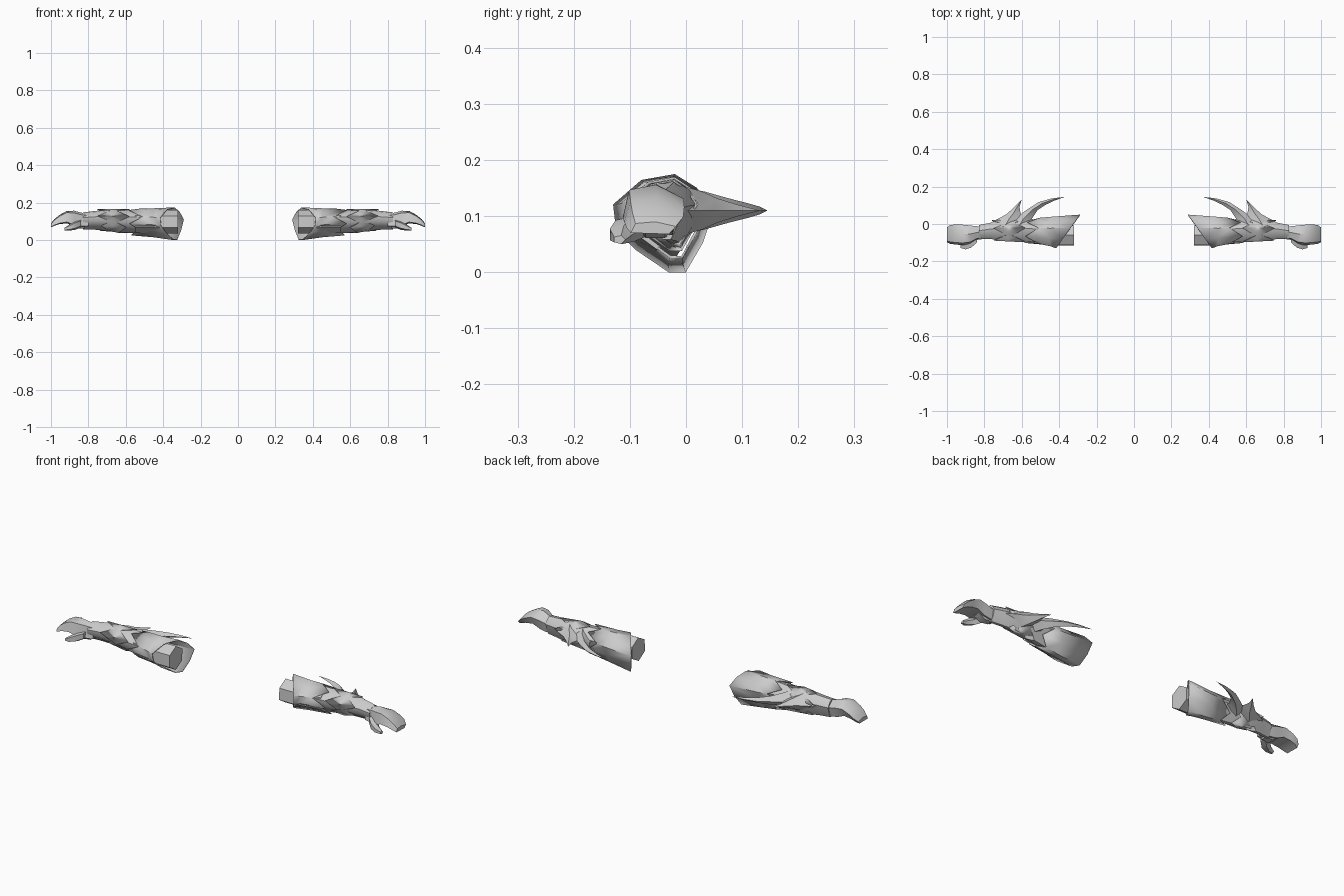
import bpy, bmesh, math

if "Cube" in bpy.data.objects:
    bpy.data.objects.remove(bpy.data.objects["Cube"], do_unlink=True)

grey = bpy.data.materials.new("plain grey")
grey.use_nodes = True
grey.diffuse_color = (0.6, 0.6, 0.6, 1)
grey.node_tree.nodes["Principled BSDF"].inputs["Base Color"].default_value = (0.6, 0.6, 0.6, 1)


def loft(name, rings, caps=(True, True), wall=0.0):
    """Skin a list of equal-length rings, once for each arm."""
    for side, sign in (("left", 1), ("right", -1)):
        bm = bmesh.new()
        rows = [[bm.verts.new((sign * x, y, z)) for x, y, z in r] for r in rings]
        n = len(rows[0])
        for a, b in zip(rows, rows[1:]):
            for i in range(n):
                j = (i + 1) % n
                bm.faces.new((a[i], a[j], b[j], b[i]))
        if caps[0]:
            bm.faces.new(rows[0])
        if caps[1]:
            bm.faces.new(rows[-1])
        bmesh.ops.remove_doubles(bm, verts=bm.verts, dist=0.0005)
        bmesh.ops.recalc_face_normals(bm, faces=bm.faces)
        mesh = bpy.data.meshes.new(f"{side}_{name}")
        bm.to_mesh(mesh)
        bm.free()
        mesh.materials.append(grey)
        ob = bpy.data.objects.new(f"{side}_{name}", mesh)
        bpy.context.collection.objects.link(ob)
        if wall:
            mod = ob.modifiers.new("wall", "SOLIDIFY")
            mod.thickness = wall
            mod.offset = -1
        bpy.ops.object.select_all(action="DESELECT")
        ob.select_set(True)
        bpy.context.view_layer.objects.active = ob
        bpy.ops.object.shade_smooth_by_angle(angle=math.radians(38))


def fit(profile, x, y0, y1, z0, z1):
    """Fit a unit profile into a y/z box at a given x."""
    return [(x, y0 + u * (y1 - y0), z0 + v * (z1 - z0)) for u, v in profile]


def polygon(n, turn=0.0):
    return [(0.5 + 0.5 * math.cos(2 * math.pi * i / n + turn),
             0.5 + 0.5 * math.sin(2 * math.pi * i / n + turn)) for i in range(n)]


# Flared cuff profile: pointed at the back, keeled underneath
flare = [(1, .63), (.89, .3), (.72, 0), (.55, 0), (.22, .23), (.03, .43),
         (0, .69), (.28, .94), (.61, 1), (.83, .86)]

# Cuff with a slanted open rim and a jagged far edge
rim = [(.29 + .7 * (.05 - y), y, z) for _, y, z in fit(flare, 0, -.13, .05, 0, .175)]
mid = fit(flare, .45, -.118, .038, .015, .17)
far = fit(flare, .53, -.106, .034, .025, .17)
jag = (-.03, .03, -.01, .04, 0, .05, -.02, .05, -.02, .04)
far = [(x + d, y, z) for (x, y, z), d in zip(far, jag)]
loft("cuff", [rim, mid, far], caps=(False, False), wall=.005)

# Arm stub showing inside the cuff
loft("arm_stub", [fit(polygon(6, .5), .322, -.122, .0, .035, .16),
                  fit(polygon(6, .5), .40, -.122, .0, .035, .16),
                  fit(polygon(6, .5), .55, -.1, .0, .04, .16)])

# Forearm guard tapering to a lip over the wrist
loft("forearm_guard", [fit(flare, *s) for s in (
    (.43, -.112, .018, .025, .162), (.52, -.098, .018, .033, .162),
    (.60, -.093, .025, .04, .16), (.70, -.088, .025, .05, .163),
    (.77, -.08, .006, .056, .155), (.83, -.082, -.006, .058, .148))])

# Layered plate over the forearm, jagged at both ends
plate_a = [(x + d, y, z) for (x, y, z), d in
           zip(fit(flare, .60, -.098, .028, .038, .166), jag)]
plate_b = [(x - d, y, z) for (x, y, z), d in
           zip(fit(flare, .73, -.089, .02, .05, .165), jag)]
loft("forearm_plate", [plate_a, plate_b], caps=(False, False), wall=.004)


def blade(name, stations):
    """Diamond section between two edge points, with a half thickness."""
    rings = []
    for (ax, ay), (bx, by), t in stations:
        mx, my = (ax + bx) / 2, (ay + by) / 2
        rings.append([(ax, ay, .11), (mx, my, .11 + t), (bx, by, .11), (mx, my, .11 - t)])
    loft(name, rings)


# Long swept blade and shorter spike at the back of the forearm
blade("long_blade", [((.72, -.02), (.53, -.03), .045), ((.63, .035), (.545, .03), .034),
                     ((.575, .075), (.515, .075), .022), ((.51, .117), (.47, .104), .013),
                     ((.44, .137), (.425, .125), .007), ((.37, .145), (.37, .145), 0)])
blade("short_spike", [((.81, -.02), (.58, -.02), .048), ((.74, .022), (.595, .035), .034),
                      ((.685, .05), (.607, .06), .022), ((.64, .09), (.612, .09), .011),
                      ((.6, .132), (.6, .132), 0)])

# Hand profile: slanted five-sided block
knuckle = [(0.02, .1), (.12, .86), (.55, 1), (1, .62), (.85, 0)]
loft("hand", [fit(knuckle, *s) for s in (
    (.80, -.078, -.015, .068, .142), (.84, -.086, -.012, .066, .147),
    (.875, -.108, -.008, .072, .157), (.915, -.115, -.004, .09, .156),
    (.955, -.112, -.003, .085, .134), (.982, -.108, -.005, .076, .112),
    (1.0, -.1, -.018, .068, .09))])

# Thumb curling forward below the fingers
loft("thumb", [fit(polygon(5), *s) for s in (
    (.84, -.105, -.04, .066, .112), (.87, -.132, -.07, .054, .102),
    (.90, -.14, -.095, .05, .085), (.928, -.13, -.108, .05, .066))])

# Heel of the palm under the wrist
loft("palm_heel", [fit(polygon(6), *s) for s in (
    (.82, -.08, -.02, .06, .1), (.86, -.09, -.02, .058, .11),
    (.895, -.09, -.02, .08, .115))])
